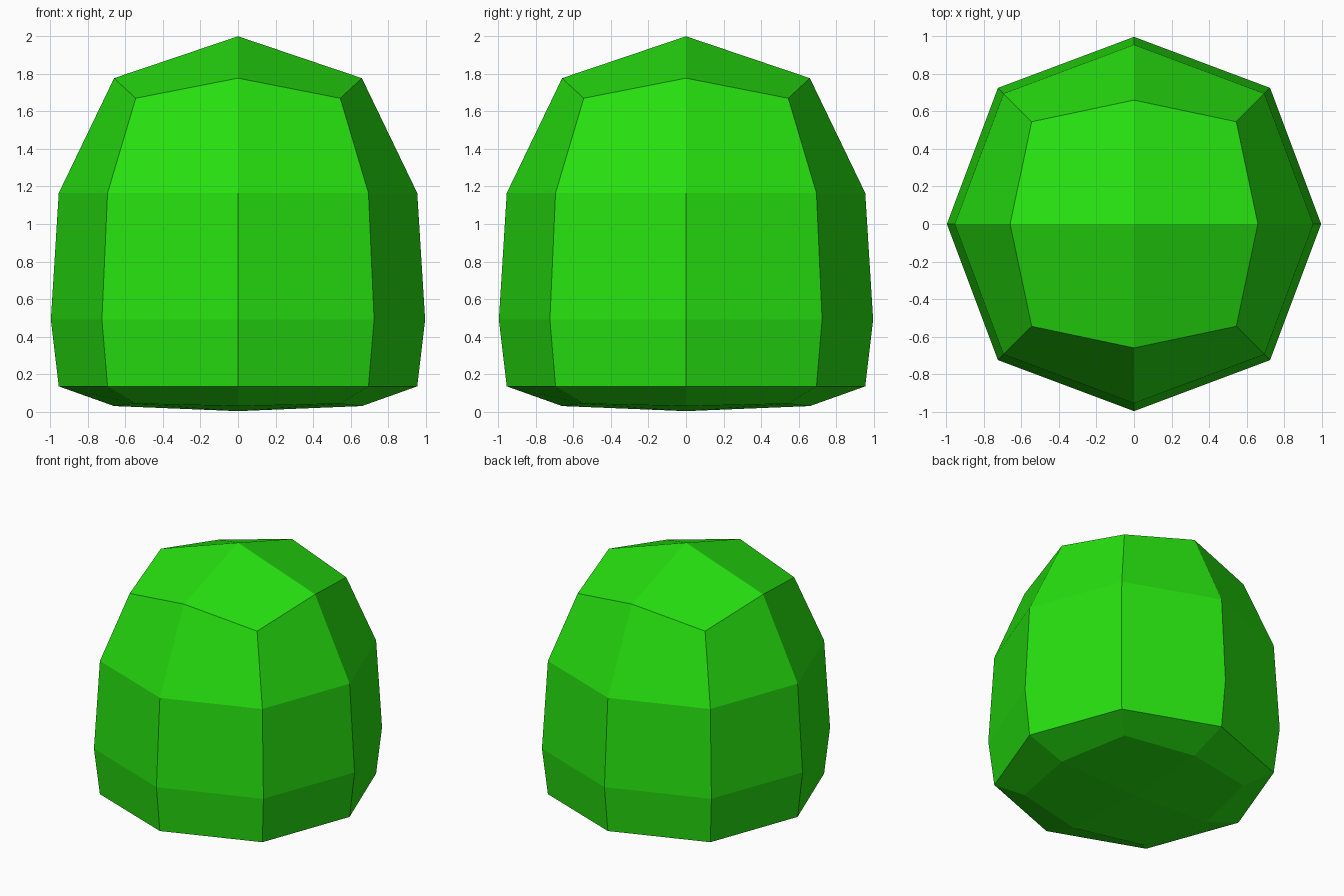
import bpy, bmesh

if "Cube" in bpy.data.objects:
    bpy.data.objects.remove(bpy.data.objects["Cube"])

# rings from top to bottom: axis radius, axis z, diagonal offset, diagonal z
RINGS = [
    (0.66, 1.777, 0.545, 1.67),
    (0.955, 1.165, 0.695, 1.165),
    (0.997, 0.49, 0.725, 0.49),
    (0.955, 0.135, 0.695, 0.135),
    (0.66, 0.03, 0.545, 0.043),
]
DIRS = [(1, 0), (1, 1), (0, 1), (-1, 1), (-1, 0), (-1, -1), (0, -1), (1, -1)]

bm = bmesh.new()
rings = []
for ra, za, d, zd in RINGS:
    ring = []
    for x, y in DIRS:
        r, z = (d, zd) if x and y else (ra, za)
        ring.append(bm.verts.new((x * r, y * r, z)))
    rings.append(ring)

# side walls
for a, b in zip(rings, rings[1:]):
    for i in range(8):
        j = (i + 1) % 8
        bm.faces.new((a[i], b[i], b[j], a[j]))

# four-quad caps at top and bottom
for ring, z in ((rings[0], 2.0), (rings[-1], 0.003)):
    centre = bm.verts.new((0, 0, z))
    for i in range(0, 8, 2):
        bm.faces.new((centre, ring[i], ring[i + 1], ring[(i + 2) % 8]))

bmesh.ops.recalc_face_normals(bm, faces=bm.faces)
mesh = bpy.data.meshes.new("bush")
bm.to_mesh(mesh)
bm.free()

# green foliage
mat = bpy.data.materials.new("green")
mat.diffuse_color = (0.02, 0.75, 0.005, 1)
mat.use_nodes = True
mat.node_tree.nodes["Principled BSDF"].inputs["Base Color"].default_value = mat.diffuse_color
mesh.materials.append(mat)
bush = bpy.data.objects.new("bush", mesh)
bpy.context.collection.objects.link(bush)
